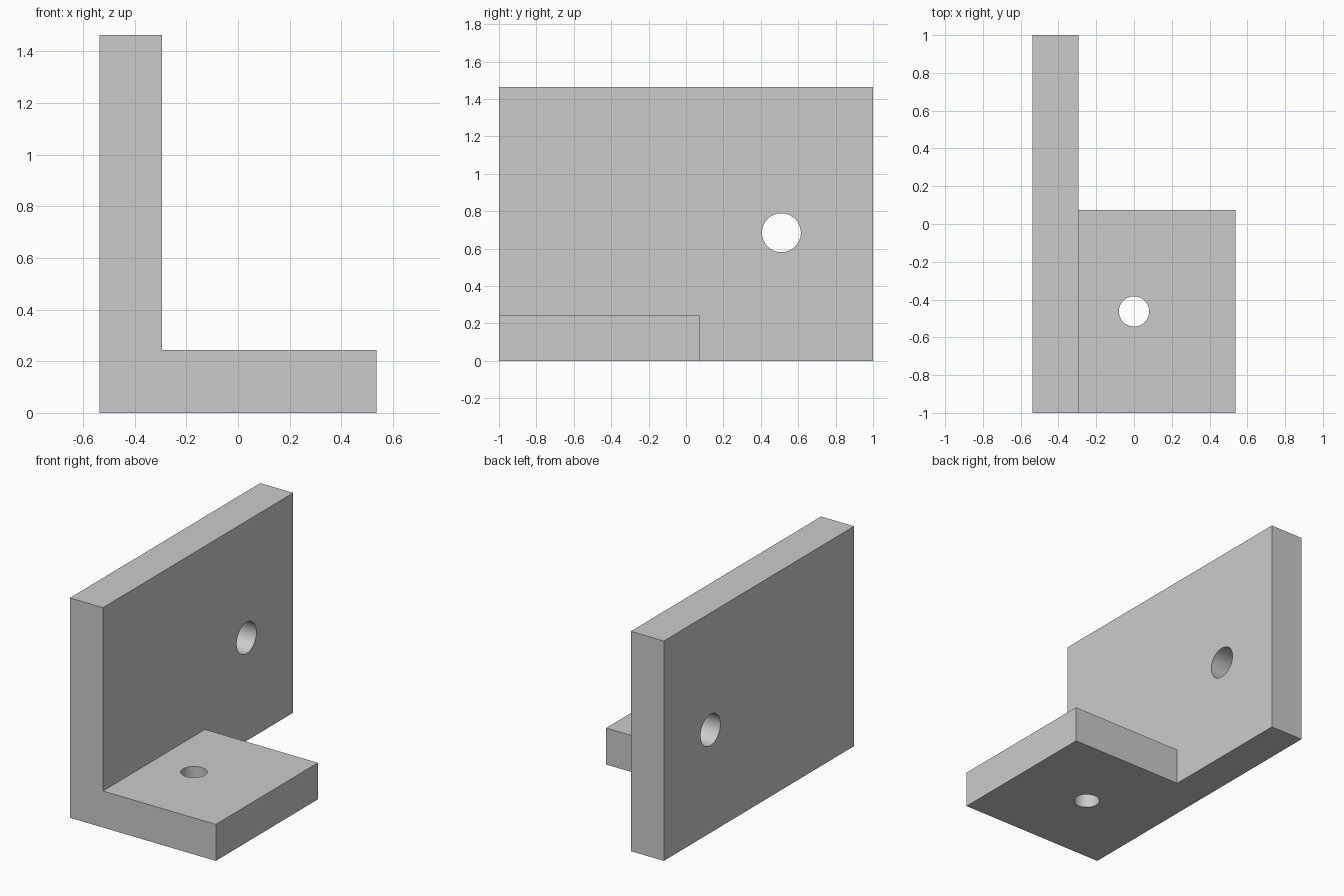
import bpy
import bmesh
import math

cube = bpy.data.objects.get("Cube")
if cube:
    bpy.data.objects.remove(cube, do_unlink=True)

# Main dimensions
HALF_WIDTH = 0.537
HEIGHT = 1.463
THICK = 0.243
FOOT_BACK = 0.073
WALL_INNER = THICK - HALF_WIDTH

grey = bpy.data.materials.new("plain_grey")
grey.use_nodes = True
colour = (0.6, 0.6, 0.6, 1)
grey.diffuse_color = colour
grey.node_tree.nodes["Principled BSDF"].inputs["Base Color"].default_value = colour


def box(name, low, high):
    bpy.ops.mesh.primitive_cube_add(size=1, location=[(a + b) / 2 for a, b in zip(low, high)])
    obj = bpy.context.object
    obj.name = name
    obj.scale = [b - a for a, b in zip(low, high)]
    bpy.ops.object.transform_apply(location=True, rotation=True, scale=True)
    obj.data.materials.append(grey)
    return obj


def combine(target, tool, operation):
    mod = target.modifiers.new(operation.lower(), "BOOLEAN")
    mod.operation = operation
    mod.solver = "EXACT"
    mod.object = tool
    bpy.context.view_layer.objects.active = target
    bpy.ops.object.modifier_apply(modifier=mod.name)
    bpy.data.objects.remove(tool, do_unlink=True)


def drill(target, centre, radius, rotation=(0, 0, 0)):
    bpy.ops.mesh.primitive_cylinder_add(vertices=64, radius=radius, depth=THICK * 2,
                                        location=centre, rotation=rotation)
    cutter = bpy.context.object
    cutter.name = "hole_cutter"
    cutter.hide_render = True
    cutter.data.materials.append(grey)
    combine(target, cutter, "DIFFERENCE")


# Upright plate joined to the shorter foot plate
bracket = box("angle_bracket", (-HALF_WIDTH, -1, 0), (WALL_INNER, 1, HEIGHT))
foot = box("foot_plate", (WALL_INNER - THICK / 2, -1, 0), (HALF_WIDTH, FOOT_BACK, THICK))
combine(bracket, foot, "UNION")

# Merge coplanar faces left by the join
bm = bmesh.new()
bm.from_mesh(bracket.data)
bmesh.ops.dissolve_limit(bm, angle_limit=math.radians(1), verts=bm.verts, edges=bm.edges)
bm.to_mesh(bracket.data)
bm.free()

# Bolt holes through the upright and the foot
drill(bracket, (THICK / 2 - HALF_WIDTH, 0.51, 0.685), 0.104, (0, math.pi / 2, 0))
drill(bracket, (0, -0.463, THICK / 2), 0.08)

# Smooth bores with crisp edges
bpy.ops.object.select_all(action="DESELECT")
bracket.select_set(True)
bpy.context.view_layer.objects.active = bracket
bpy.ops.object.shade_smooth_by_angle(angle=math.radians(30))
